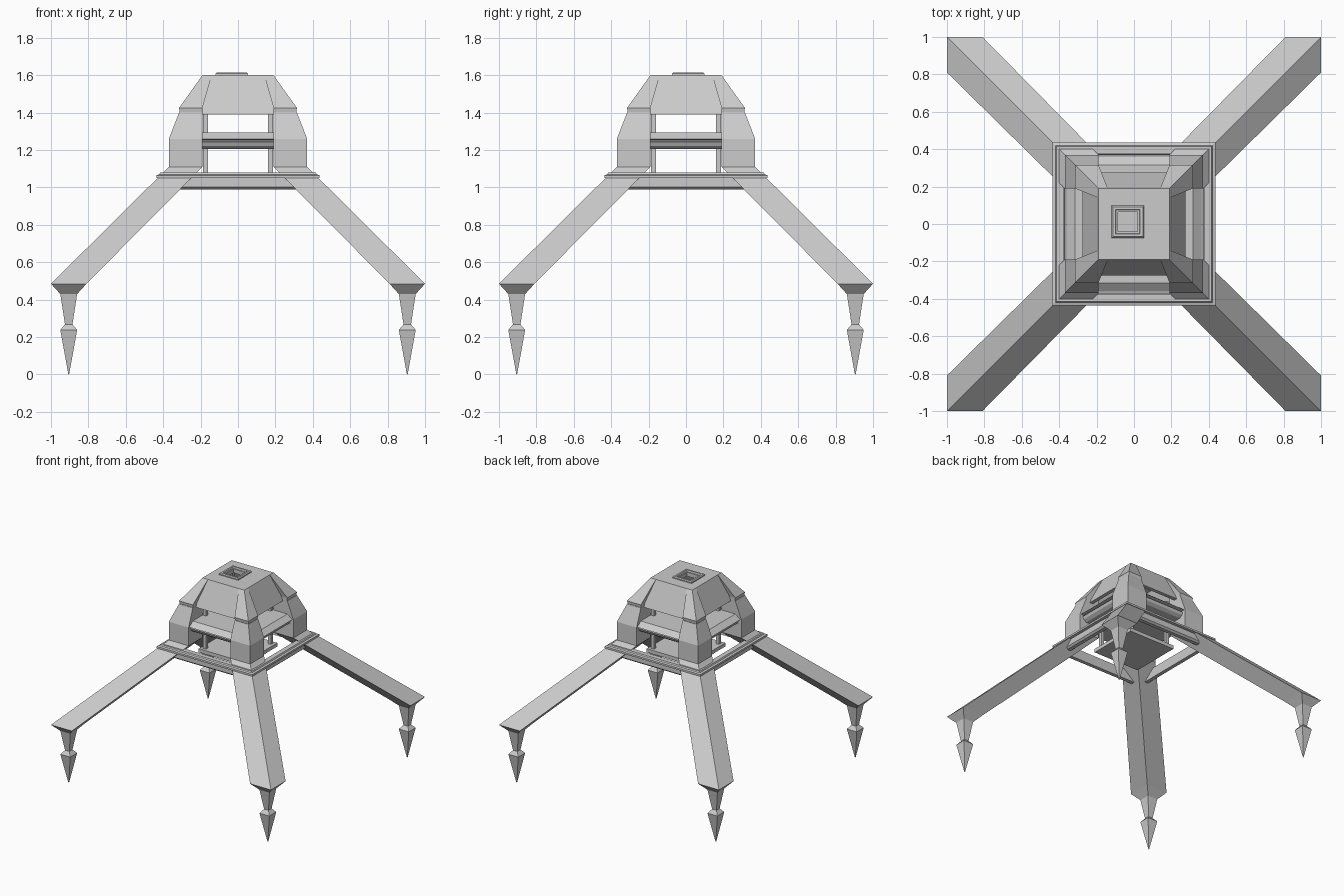
import bpy, bmesh

if "Cube" in bpy.data.objects:
    bpy.data.objects.remove(bpy.data.objects["Cube"])


def skin(name, rings, closed=False, mirror=False):
    """Skin a stack of axis-aligned squares given as (cx, cy, half, z)."""
    bm = bmesh.new()
    loops = [[bm.verts.new((cx + sx * h, cy + sy * h, z))
              for sx, sy in ((-1, -1), (1, -1), (1, 1), (-1, 1))]
             for cx, cy, h, z in rings]
    pairs = list(zip(loops, loops[1:]))
    if closed:
        pairs.append((loops[-1], loops[0]))
    else:
        bm.faces.new(loops[0])
        bm.faces.new(loops[-1])
    for a, b in pairs:
        for i in range(4):
            j = (i + 1) % 4
            bm.faces.new((a[i], a[j], b[j], b[i]))
    bmesh.ops.recalc_face_normals(bm, faces=bm.faces)
    me = bpy.data.meshes.new(name)
    bm.to_mesh(me)
    bm.free()
    ob = bpy.data.objects.new(name, me)
    bpy.context.collection.objects.link(ob)
    if mirror:
        mod = ob.modifiers.new("four_corners", 'MIRROR')
        mod.use_axis = (True, True, False)
        mod.use_clip = False
        mod.use_mirror_merge = False
    return ob


def corner(inner, outer, z):
    """Square in the +x +y corner spanning inner..outer on both axes."""
    c = (inner + outer) / 2
    return (c, c, (outer - inner) / 2, z)


def centred(profile, cx=0, cy=0):
    return [(cx, cy, h, z) for h, z in profile]


# Sloping legs that turn into upright corner pillars
skin("legs_and_pillars", [corner(0.81, 1.0, 0.485), corner(0.19, 0.37, 1.11),
                          corner(0.19, 0.37, 1.26), corner(0.19, 0.315, 1.40)],
     mirror=True)

# Spiked feet
F = 0.905
skin("spiked_feet", centred([(0.095, 0.485), (0.045, 0.43), (0.02, 0.268),
                             (0.045, 0.238), (0.002, 0.0)], F, F), mirror=True)

# Square base frame with stepped lip
skin("base_frame", centred([(0.395, 0.99), (0.41, 1.003), (0.41, 1.05), (0.435, 1.05),
                            (0.435, 1.065), (0.42, 1.07), (0.415, 1.08),
                            (0.375, 1.08), (0.365, 0.99)]), closed=True)

# Hanging platform and its corner posts
skin("hanging_platform", centred([(0.21, 0.99), (0.21, 1.02)]))
skin("inner_posts", [corner(0.16, 0.187, 1.01), corner(0.16, 0.187, 1.40)], mirror=True)

# Middle deck with a grooved edge
skin("middle_deck", centred([(0.31, 1.205), (0.335, 1.222), (0.345, 1.243), (0.325, 1.247),
                             (0.325, 1.254), (0.36, 1.258), (0.315, 1.293)]))

# Hollow roof with an off-centre opening
HX, HY = -0.033, 0.012
skin("roof_shell", centred([(0.275, 1.39), (0.19, 1.60)])
     + centred([(0.055, 1.60), (0.055, 1.57)], HX, HY)
     + centred([(0.165, 1.57), (0.245, 1.39)]), closed=True)

# Raised roof corners
skin("roof_corners", [corner(0.19, 0.31, 1.39), corner(0.19, 0.315, 1.425),
                      corner(0.14, 0.19, 1.60)], mirror=True)

# Stepped rim round the roof opening
skin("hatch_rim", centred([(0.086, 1.595), (0.086, 1.608), (0.08, 1.615), (0.066, 1.615),
                           (0.062, 1.604), (0.052, 1.604), (0.052, 1.575), (0.06, 1.575)],
                          HX, HY), closed=True)
